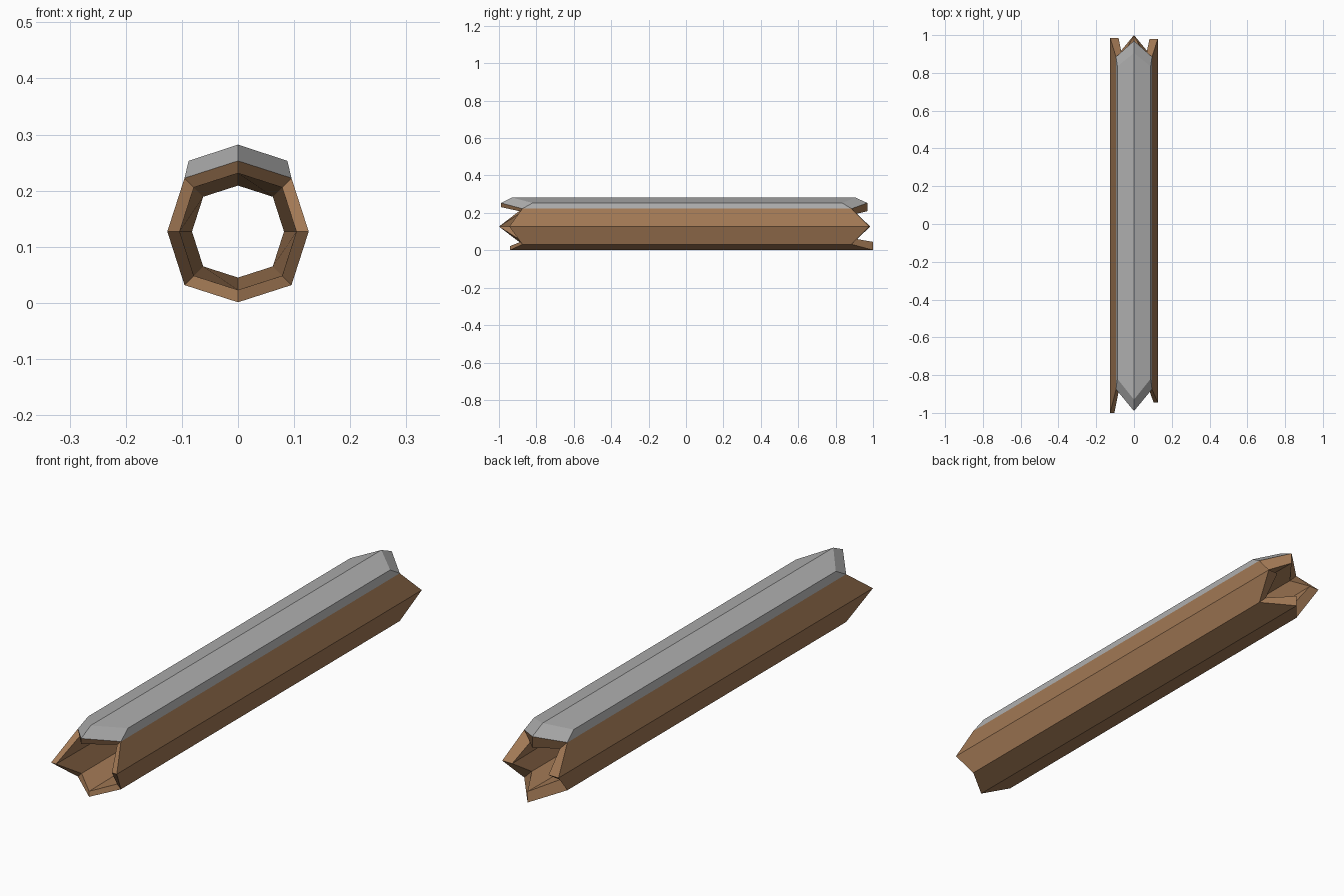
import bpy, bmesh
from math import cos, sin, pi

if "Cube" in bpy.data.objects:
    bpy.data.objects.remove(bpy.data.objects["Cube"])

CENTRE = 0.127          # height of the log's axis
SIDES = 8
NOTCH_FRONT, NOTCH_BACK = -0.875, 0.885
# jagged tips in the order left, top, right, bottom
TIPS_FRONT = [-0.945, -0.99, -1.0, -0.94]
TIPS_BACK = [0.98, 0.97, 0.985, 1.0]


def material(name, colour):
    mat = bpy.data.materials.new(name)
    mat.use_nodes = True
    mat.diffuse_color = (*colour, 1)
    bsdf = mat.node_tree.nodes["Principled BSDF"]
    bsdf.inputs["Base Color"].default_value = (*colour, 1)
    bsdf.inputs["Roughness"].default_value = 0.9
    return mat


def make_object(name, bm, mat):
    mesh = bpy.data.meshes.new(name)
    bm.to_mesh(mesh)
    bm.free()
    mesh.materials.append(mat)
    obj = bpy.data.objects.new(name, mesh)
    bpy.context.collection.objects.link(obj)
    return obj


def zigzag_ring(bm, radius, tips, notch):
    """Octagon whose even corners reach out to the tips."""
    ring = []
    for k in range(SIDES):
        a = 2 * pi * k / SIDES
        r = radius * (1.07 if k % 2 else 1)
        y = notch if k % 2 else tips[k // 2]
        ring.append(bm.verts.new((r * cos(a), y, CENTRE + r * sin(a))))
    return ring


def bridge(bm, ring_a, ring_b):
    for k in range(SIDES):
        j = (k + 1) % SIDES
        bm.faces.new((ring_a[k], ring_a[j], ring_b[j], ring_b[k]))


# Hollow log: outer bark, broken ends and a tapering bore
bm = bmesh.new()
rings = [zigzag_ring(bm, 0.126, TIPS_FRONT, NOTCH_FRONT),
         zigzag_ring(bm, 0.126, TIPS_BACK, NOTCH_BACK),
         zigzag_ring(bm, 0.082, TIPS_BACK, NOTCH_BACK),
         zigzag_ring(bm, 0.104, TIPS_FRONT, NOTCH_FRONT)]
for i in range(4):
    bridge(bm, rings[i], rings[(i + 1) % 4])
bmesh.ops.recalc_face_normals(bm, faces=bm.faces)
make_object("hollow_log", bm, material("bark brown", (0.36, 0.19, 0.09)))

# Top cover: bevelled layer over the two upper sides of the log
bm = bmesh.new()
d = 0.126 * 1.07 * cos(pi / 4)


def cover_row(y_tip, y_side, half, z_ridge, z_edge):
    return [bm.verts.new(p) for p in ((-half, y_side, z_edge),
                                      (0, y_tip, z_ridge),
                                      (half, y_side, z_edge))]


rows = [cover_row(TIPS_FRONT[1], NOTCH_FRONT, d, 0.253, CENTRE + d),
        cover_row(-0.93, -0.82, 0.088, 0.282, 0.253),
        cover_row(0.905, 0.835, 0.088, 0.282, 0.253),
        cover_row(TIPS_BACK[1], NOTCH_BACK, d, 0.253, CENTRE + d)]
for a, b in zip(rows, rows[1:]):
    for i in range(2):
        bm.faces.new((a[i], a[i + 1], b[i + 1], b[i]))
for i in (0, 2):
    bm.faces.new([row[i] for row in rows])
bmesh.ops.recalc_face_normals(bm, faces=bm.faces)
if sum(f.normal.z for f in bm.faces) < 0:
    bmesh.ops.reverse_faces(bm, faces=bm.faces)
make_object("top_cover", bm, material("pale grey", (0.42, 0.42, 0.42)))
